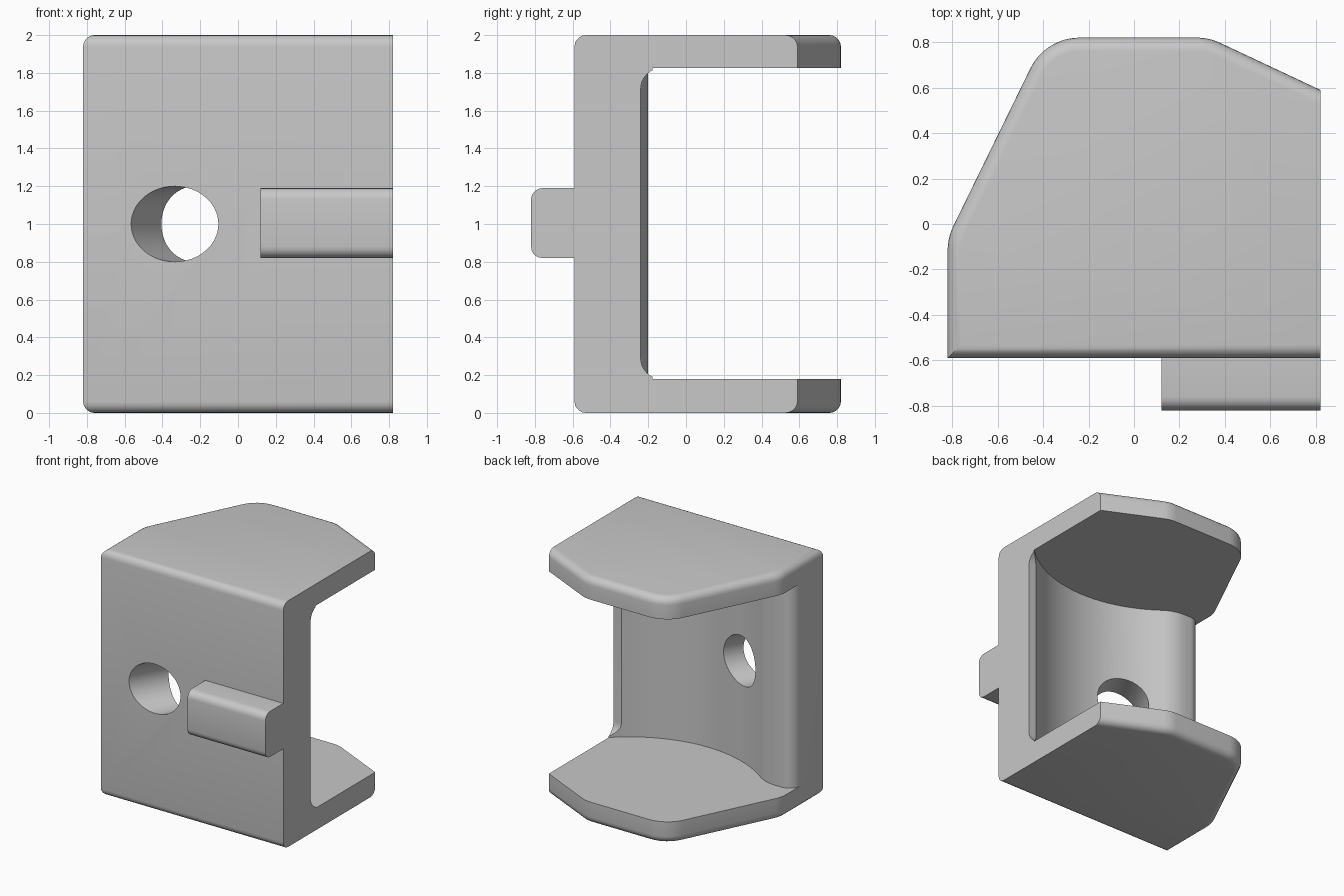
import bpy, bmesh, math
from mathutils import Vector

cube = bpy.data.objects.get("Cube")
if cube:
    bpy.data.objects.remove(cube, do_unlink=True)

grey = bpy.data.materials.new("light grey")
grey.use_nodes = True
grey.diffuse_color = (0.58, 0.58, 0.58, 1)
grey.node_tree.nodes["Principled BSDF"].inputs["Base Color"].default_value = grey.diffuse_color


def rounded(corners, steps=8):
    """Outline from (x, y, radius) corners, each radius turned into an arc."""
    out = []
    n = len(corners)
    for i, (x, y, r) in enumerate(corners):
        p = Vector((x, y))
        if r == 0:
            out.append(p)
            continue
        a = (Vector(corners[i - 1][:2]) - p).normalized()
        b = (Vector(corners[(i + 1) % n][:2]) - p).normalized()
        half = a.angle(b) / 2
        centre = p + (a + b).normalized() * r / math.sin(half)
        start = p + a * r / math.tan(half) - centre
        end = p + b * r / math.tan(half) - centre
        for k in range(steps + 1):
            out.append(centre + start.lerp(end, k / steps).normalized() * r)
    return out


def prism(name, outline, place, lo, hi, bevel_rule=None, width=0.06):
    """Extrude an outline from lo to hi; place maps (u, v, w) to x, y, z."""
    bm = bmesh.new()
    ends = [[bm.verts.new(place(u, v, w)) for u, v in outline] for w in (lo, hi)]
    n = len(outline)
    bm.faces.new(ends[0])
    bm.faces.new(ends[1])
    for i in range(n):
        j = (i + 1) % n
        bm.faces.new((ends[0][i], ends[0][j], ends[1][j], ends[1][i]))
    bmesh.ops.recalc_face_normals(bm, faces=bm.faces)
    if bevel_rule:
        chosen = [e for e in bm.edges if bevel_rule(*(v.co for v in e.verts))]
        bmesh.ops.bevel(bm, geom=chosen, offset=width, segments=5, profile=0.5, affect='EDGES')
    mesh = bpy.data.meshes.new(name)
    bm.to_mesh(mesh)
    bm.free()
    mesh.materials.append(grey)
    obj = bpy.data.objects.new(name, mesh)
    bpy.context.collection.objects.link(obj)
    return obj


def along_z(u, v, w):
    return (u, v, w)


def along_x(u, v, w):
    return (w, u, v)


def combine(target, tool, operation):
    mod = target.modifiers.new(tool.name, 'BOOLEAN')
    mod.operation = operation
    mod.solver = 'EXACT'
    mod.object = tool
    bpy.context.view_layer.objects.active = target
    bpy.ops.object.modifier_apply(modifier=mod.name)
    bpy.data.objects.remove(tool, do_unlink=True)


# Block with softened top and bottom rims, open side left sharp
SIDE = 0.82
FRONT = -0.59
plan = rounded([(-SIDE, FRONT, 0), (SIDE, FRONT, 0), (SIDE, 0.59, 0),
                (0.33, 0.82, 0.24), (-0.39, 0.82, 0.24), (-SIDE, -0.06, 0.25)])


def rim(a, b):
    return abs(a.z - b.z) < 0.01 and min(a.x, b.x) < SIDE - 0.01


body = prism("bracket", plan, along_z, 0, 2, rim)

# Cavity: curved back face blending into a rounded lip
CX, CY, R = 0.12, 0.55, 1.01
arc = []
for k in range(41):
    t = math.radians(-30 - k * 2.36)
    arc.append(Vector((CX + R * math.cos(t), CY + R * math.sin(t))))
lip = rounded([(arc[-1].x, arc[-1].y, 0), (-0.572, -0.2, 0.3), (-SIDE, -0.2, 0.1),
               (-SIDE, -0.33, 0)])[1:-1]
cavity = arc + lip + [Vector(p) for p in ((-1.1, -0.3), (-1.1, 1.2), (1.2, 1.2))]
combine(body, prism("cavity", cavity, along_z, 0.18, 1.825), 'DIFFERENCE')

# Rounded slot on the open side
slot = rounded([(-0.24, 0.18, 0.11), (1.2, 0.18, 0), (1.2, 1.825, 0), (-0.24, 1.825, 0.11)])
combine(body, prism("slot", slot, along_x, 0.45, 1.2), 'DIFFERENCE')

# Slanted round hole
tilt = math.radians(30)
aim = Vector((math.sin(tilt), math.cos(tilt), 0))
bpy.ops.mesh.primitive_cylinder_add(vertices=64, radius=0.2, depth=1)
hole = bpy.context.object
hole.name = "hole"
hole.data.materials.append(grey)
hole.rotation_euler = aim.to_track_quat('Z', 'Y').to_euler()
hole.location = Vector((-0.335, FRONT, 1)) + aim * 0.1
bpy.context.view_layer.update()
combine(body, hole, 'DIFFERENCE')

# Front rib with softened long edges
rib_end = [(-SIDE, 0.82), (-0.5, 0.82), (-0.5, 1.19), (-SIDE, 1.19)]


def rib_edge(a, b):
    return max(a.y, b.y) < -0.8 and abs(a.x - b.x) > 0.1


rib = prism("rib", rib_end, along_x, 0.12, SIDE, rib_edge)
combine(body, rib, 'UNION')

bpy.ops.object.select_all(action='DESELECT')
body.select_set(True)
bpy.context.view_layer.objects.active = body
bpy.ops.object.shade_smooth_by_angle(angle=math.radians(28))
